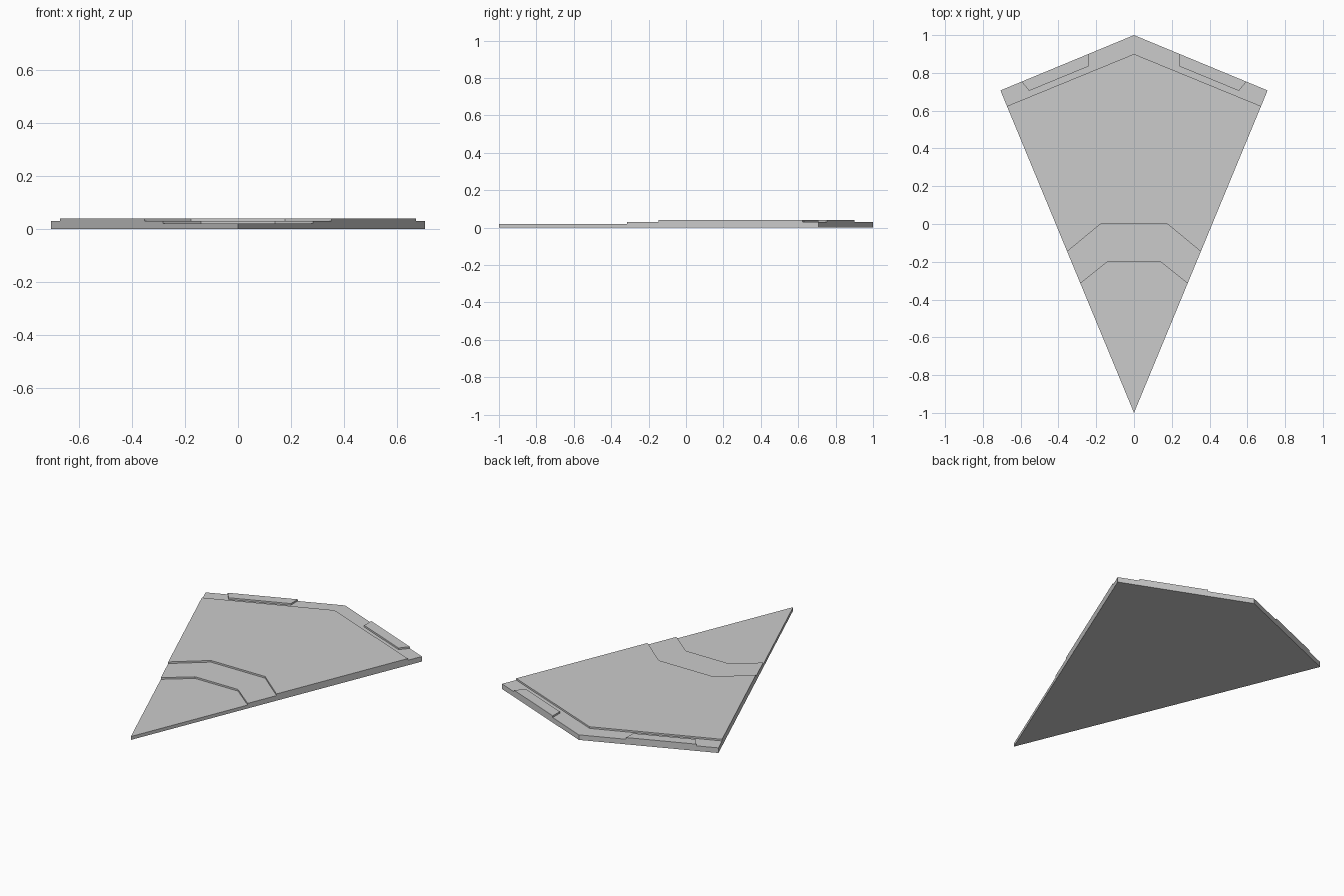
import bpy, math

if "Cube" in bpy.data.objects:
    bpy.data.objects.remove(bpy.data.objects["Cube"])

K = math.tan(math.radians(22.5))


def side(y):
    """Point on the long right edge of the kite."""
    return (K * (y + 1), y)


def rear(x):
    """Point on the short rear right edge of the kite."""
    return (x, 1 - K * x)


def panel(name, pts, z, lows):
    """Right half of a panel (counter-clockwise) at height z, mirrored in x.
    lows: per edge, the height its wall drops to, or None for no wall."""
    n = len(pts)
    verts = [(x, y, z) for x, y in pts]
    faces = [tuple(range(n))]
    for i, low in enumerate(lows):
        if low is None:
            continue
        j, b = (i + 1) % n, len(verts)
        verts += [(*pts[i], low), (*pts[j], low)]
        faces.append((b, b + 1, j, i))
    mesh = bpy.data.meshes.new(name)
    mesh.from_pydata(verts, [], faces)
    obj = bpy.data.objects.new(name, mesh)
    bpy.context.collection.objects.link(obj)
    mod = obj.modifiers.new("mirror", 'MIRROR')
    mod.use_axis = (True, False, False)
    mod.merge_threshold = 0.0005
    return obj


Z_TAIL, Z_STEP, Z_TOP = 0.02, 0.03, 0.04
N = None
r = math.sqrt(0.5)
tip, corner, apex = (0, -1), (r, r), (0, 1)

# Edges of the front steps
low_mid, low_bend, low_side = (0, -0.2), (0.14, -0.2), side(-0.315)
up_mid, up_bend, up_side = (0, 0), (0.177, 0), side(-0.146)
# Inner edge of the rear rim
rim_mid, rim_side = (0, 0.9), side(0.624)
# Raised pad on the rear rim
p1, p2, p3, p4 = rear(0.24), (0.24, 0.835), (0.555, 0.705), rear(0.595)

# Flat underside
panel("underside", [tip, apex, corner], 0, [N, N, N])

# Low pointed front
panel("front_tail", [tip, low_side, low_bend, low_mid], Z_TAIL, [0, N, N, N])

# Middle step
panel("middle_step", [low_mid, low_bend, low_side, up_side, up_bend, up_mid],
      Z_STEP, [Z_TAIL, Z_TAIL, 0, N, N, N])

# Main raised surface
panel("main_plate", [up_mid, up_bend, up_side, rim_side, rim_mid],
      Z_TOP, [Z_STEP, Z_STEP, 0, Z_STEP, N])

# Lower rim along the rear edges, notched around the pads
panel("rear_rim", [rim_mid, rim_side, corner, p4, p3, p2, p1, apex],
      Z_STEP, [N, 0, 0, N, N, N, 0, N])

# Raised pads on the rim
panel("rim_pad", [p1, p2, p3, p4], Z_TOP, [Z_STEP, Z_STEP, Z_STEP, 0])
